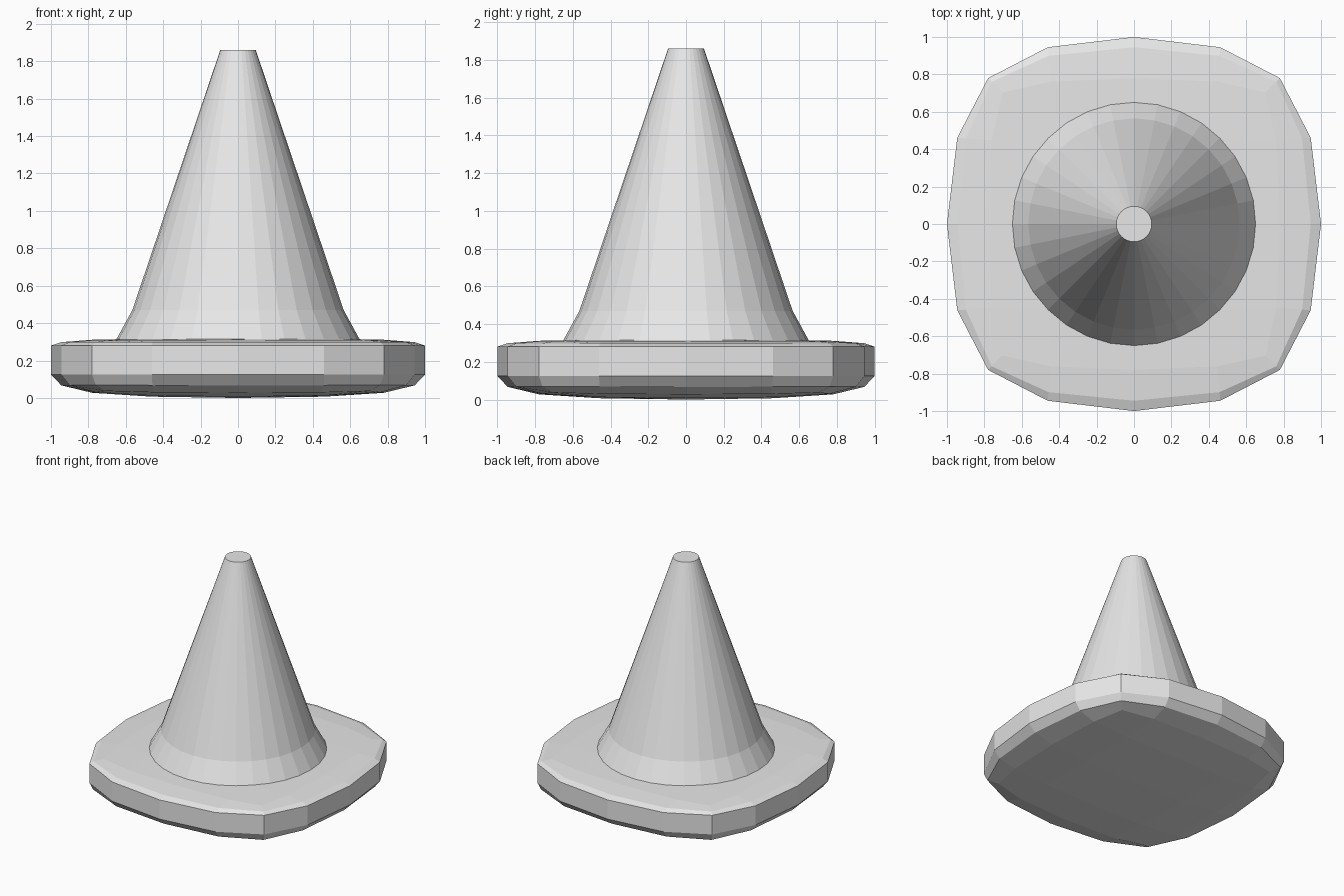
import bpy
import bmesh
from math import cos, sin, tau
from mathutils import Vector

if "Cube" in bpy.data.objects:
    bpy.data.objects.remove(bpy.data.objects["Cube"])

# One plain grey for the whole model
GREY = (0.8, 0.8, 0.8, 1.0)
grey = bpy.data.materials.new("light_grey")
grey.use_nodes = True
grey.diffuse_color = GREY
grey.node_tree.nodes["Principled BSDF"].inputs["Base Color"].default_value = GREY


def add_object(name, bm):
    bmesh.ops.recalc_face_normals(bm, faces=bm.faces[:])
    mesh = bpy.data.meshes.new(name)
    bm.to_mesh(mesh)
    bm.free()
    mesh.materials.append(grey)
    obj = bpy.data.objects.new(name, mesh)
    bpy.context.collection.objects.link(obj)
    return obj


def rounded(a, b, c):
    """Pull a cube-grid coordinate in towards a pillow shape."""
    b2, c2 = b * b, c * c
    return a * (1 - 0.22 * abs(a) ** 1.5 * (b2 + c2 - 0.65 * b2 * c2))


# Base slab: a rounded grid cube, split at its widest ring and pulled apart
LOW, HIGH = 0.125, 0.28          # straight part of the side
BOTTOM_DEPTH, TOP_RISE = 0.125, 0.04

bm = bmesh.new()
bmesh.ops.create_cube(bm, size=2)
bmesh.ops.subdivide_edges(bm, edges=bm.edges[:], cuts=3, use_grid_fill=True)
ring = [e for e in bm.edges if all(abs(v.co.z) < 0.01 for v in e.verts)]
bmesh.ops.split_edges(bm, edges=ring)
upper = {v for f in bm.faces if f.calc_center_median().z > 0 for v in f.verts}
for v in bm.verts:
    x, y, z = v.co
    height = rounded(z, x, y)
    new_z = HIGH + TOP_RISE * height if v in upper else LOW + BOTTOM_DEPTH * height
    v.co = Vector((rounded(x, y, z), rounded(y, x, z), new_z))
bmesh.ops.bridge_loops(bm, edges=[e for e in bm.edges if e.is_boundary])
add_object("base_slab", bm)

# Cone body: flared skirt and straight taper, closed by a flat tip
SIDES = 32
PROFILE = [(0.685, 0.25), (0.565, 0.47), (0.095, 1.86)]

bm = bmesh.new()
rings = [[bm.verts.new((r * cos(tau * i / SIDES), r * sin(tau * i / SIDES), z))
          for i in range(SIDES)] for r, z in PROFILE]
for lower, above in zip(rings, rings[1:]):
    for i in range(SIDES):
        j = (i + 1) % SIDES
        bm.faces.new((lower[i], lower[j], above[j], above[i]))
bm.faces.new(rings[0])
bm.faces.new(rings[-1])
add_object("cone_body", bm)
